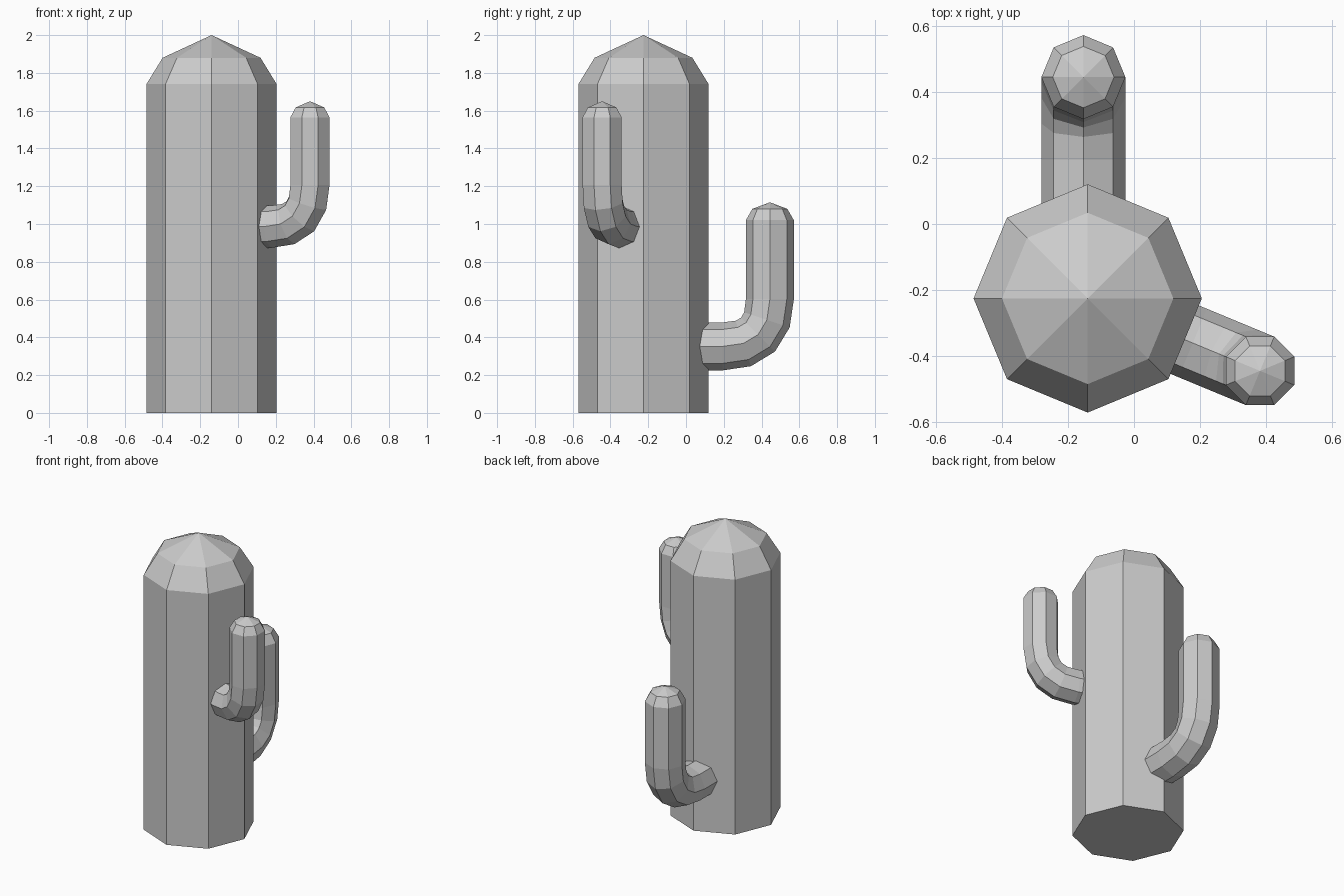
import bpy, bmesh
from math import sin, cos, pi, radians
from mathutils import Vector

if "Cube" in bpy.data.objects:
    bpy.data.objects.remove(bpy.data.objects["Cube"])

SIDES = 8


def skin(name, rings, tip):
    """Join octagonal rings (centre, side axis, up axis, radius) and close at a tip."""
    bm = bmesh.new()
    loops = []
    for c, a, b, r in rings:
        loops.append([bm.verts.new(c + r * (a * cos(2 * pi * i / SIDES) + b * sin(2 * pi * i / SIDES)))
                      for i in range(SIDES)])
    for p, q in zip(loops, loops[1:]):
        for i in range(SIDES):
            j = (i + 1) % SIDES
            bm.faces.new((p[i], p[j], q[j], q[i]))
    bm.faces.new(loops[0][::-1])
    t = bm.verts.new(tip)
    for i in range(SIDES):
        bm.faces.new((loops[-1][i], loops[-1][(i + 1) % SIDES], t))
    bmesh.ops.recalc_face_normals(bm, faces=bm.faces)
    me = bpy.data.meshes.new(name)
    bm.to_mesh(me)
    bm.free()
    ob = bpy.data.objects.new(name, me)
    bpy.context.collection.objects.link(ob)
    return ob


X, Y, Z = Vector((1, 0, 0)), Vector((0, 1, 0)), Vector((0, 0, 1))


def arm(name, x, y, angle, length, z, r, bend, shoulder, ring, top):
    """Horizontal tube along angle, curving upward at (x, y) and ending in a dome."""
    out = Vector((cos(radians(angle)), sin(radians(angle)), 0))
    side = Z.cross(out)
    corner = Vector((x, y, z))
    rings = [(corner - out * length, side, Z, r)]
    # quadratic curve round the elbow
    for k in range(5):
        t = k / 4
        c = corner - out * bend * (1 - t) ** 2 + Z * bend * t * t
        tan = (out * (1 - t) + Z * t).normalized()
        rings.append((c, side, tan.cross(side), r))
    # straight upper part and dome
    rings.append((Vector((x, y, shoulder)), side, -out, r))
    rings.append((Vector((x, y, ring)), side, -out, r * 0.73))
    return skin(name, rings, Vector((x, y, top)))


# Trunk with domed top
tx, ty = -0.14, -0.225
skin("trunk", [(Vector((tx, ty, h)), X, Y, r)
               for h, r in ((0, 0.345), (1.74, 0.345), (1.88, 0.259))], Vector((tx, ty, 2.0)))

# Arms
arm("back_arm", -0.153, 0.444, 90, 0.45, 0.352, 0.127, 0.25, 1.02, 1.08, 1.115)
arm("right_arm", 0.381, -0.444, -22.5, 0.36, 0.986, 0.112, 0.22, 1.565, 1.617, 1.65)
